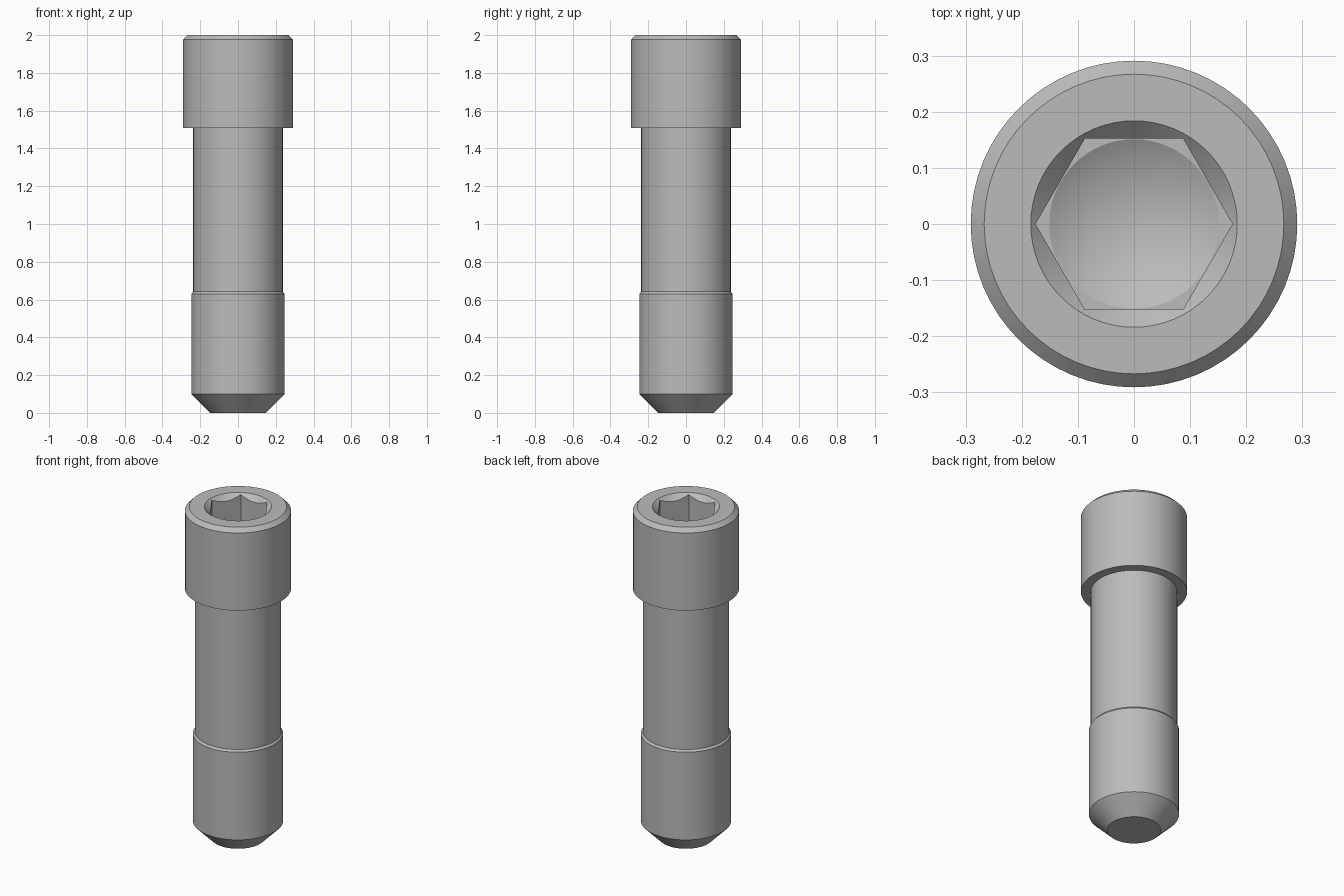
import bpy
import bmesh
from math import pi, cos, radians, tan

SEGMENTS = 64

cube = bpy.data.objects.get("Cube")
if cube:
    bpy.data.objects.remove(cube, do_unlink=True)

steel = bpy.data.materials.new("steel_grey")
steel.use_nodes = True
grey = (0.5, 0.5, 0.5, 1.0)
steel.diffuse_color = grey
steel.node_tree.nodes["Principled BSDF"].inputs["Base Color"].default_value = grey


def lathe(name, profile, sides=SEGMENTS, turn=0.0):
    """Closed solid turned around z from (radius, height) points, bottom to top."""
    bm = bmesh.new()
    rings = []
    for radius, height in profile:
        if radius == 0:
            rings.append([bm.verts.new((0, 0, height))])
        else:
            ring = bmesh.ops.create_circle(bm, segments=sides, radius=radius)["verts"]
            bmesh.ops.rotate(bm, verts=ring, cent=(0, 0, 0),
                             matrix=rotation(turn))
            bmesh.ops.translate(bm, verts=ring, vec=(0, 0, height))
            rings.append(ring)
    for low, high in zip(rings, rings[1:]):
        for i in range(sides):
            j = (i + 1) % sides
            corners = [low[i % len(low)], low[j % len(low)],
                       high[j % len(high)], high[i % len(high)]]
            bm.faces.new(list(dict.fromkeys(corners)))
    for ring in (rings[0], rings[-1]):
        if len(ring) > 1:
            bm.faces.new(ring)
    bmesh.ops.recalc_face_normals(bm, faces=bm.faces)
    mesh = bpy.data.meshes.new(name)
    bm.to_mesh(mesh)
    bm.free()
    mesh.materials.append(steel)
    obj = bpy.data.objects.new(name, mesh)
    bpy.context.collection.objects.link(obj)
    return obj


def rotation(angle):
    from mathutils import Matrix
    return Matrix.Rotation(angle, 3, "Z")


# Screw body: pointed end, thicker lower shank, neck and chamfered head
body = lathe("socket_screw", [
    (0.147, 0), (0.247, 0.1), (0.247, 0.63), (0.237, 0.642),
    (0.237, 1.507), (0.291, 1.507), (0.291, 1.976), (0.267, 2.0)])

# Socket cutters: hexagon with flats toward the sides, drill tip, countersink
flat, floor, drill, rim = 0.152, 1.75, 0.151, 0.184
above = 0.05
hexagon = lathe("hex_cutter", [(flat / cos(pi / 6), floor),
                               (flat / cos(pi / 6), 2 + above)], 6, pi / 6)
drill_tip = lathe("drill_cutter", [(0, floor - drill * tan(radians(30))),
                                   (drill, floor), (drill, floor + above)])
countersink = lathe("countersink_cutter", [(rim - above, 2 - above),
                                           (rim + above, 2 + above)])

for cutter in (hexagon, drill_tip, countersink):
    cut = body.modifiers.new(cutter.name, "BOOLEAN")
    cut.operation = "DIFFERENCE"
    cut.solver = "EXACT"
    cut.object = cutter
    cutter.hide_render = True

# Apply the cuts, then drop the cutters
bpy.context.view_layer.update()
graph = bpy.context.evaluated_depsgraph_get()
finished = bpy.data.meshes.new_from_object(body.evaluated_get(graph))
body.modifiers.clear()
body.data = finished
for cutter in (hexagon, drill_tip, countersink):
    bpy.data.objects.remove(cutter, do_unlink=True)

# Smooth round walls with crisp edges
bpy.ops.object.select_all(action="DESELECT")
body.select_set(True)
bpy.context.view_layer.objects.active = body
bpy.ops.object.shade_smooth_by_angle(angle=radians(20))
